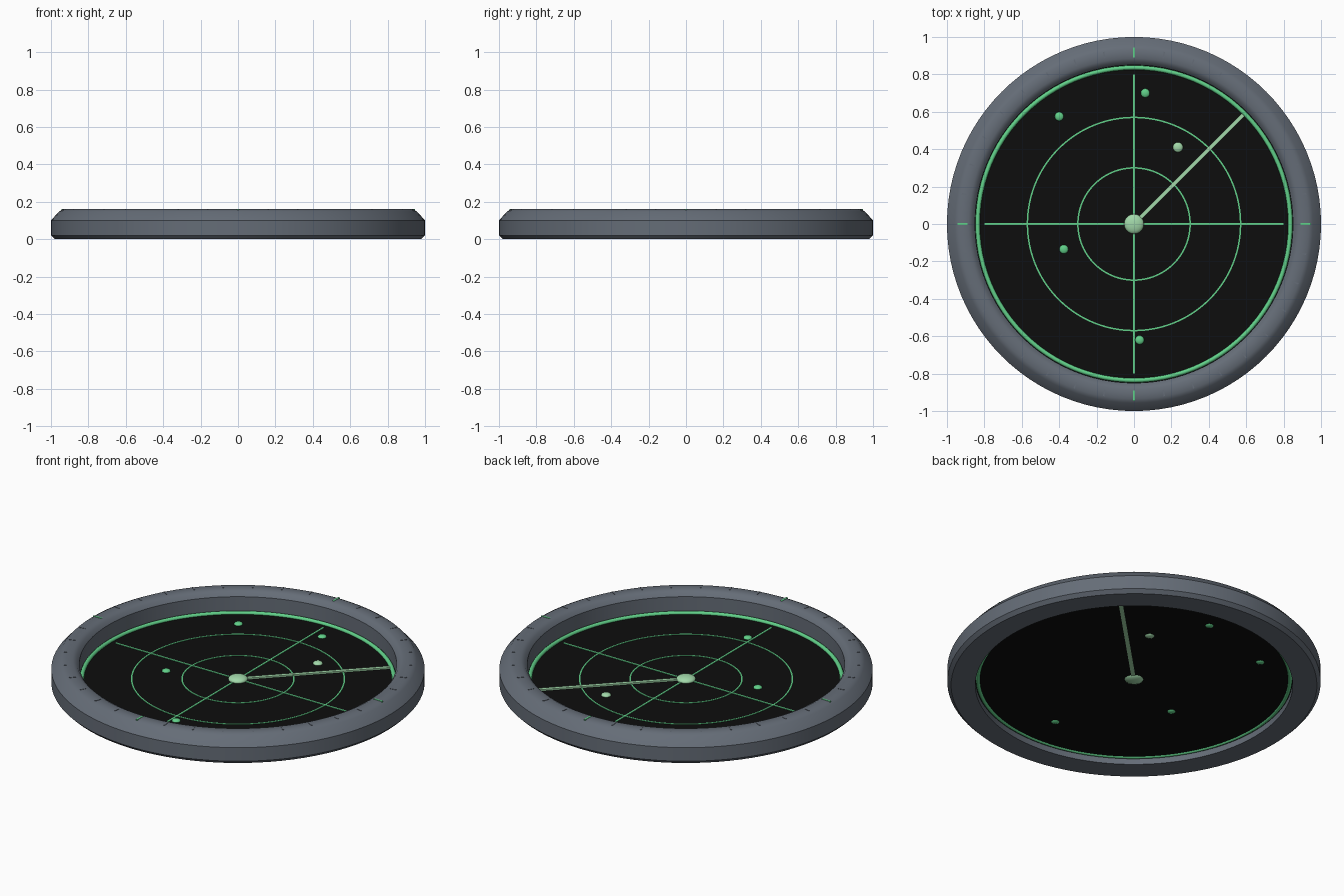
import bpy
import bmesh
import math
from mathutils import Matrix

if "Cube" in bpy.data.objects:
    bpy.data.objects.remove(bpy.data.objects["Cube"])


def material(name, rgb):
    m = bpy.data.materials.new(name)
    m.diffuse_color = (*rgb, 1.0)
    m.use_nodes = True
    m.node_tree.nodes["Principled BSDF"].inputs["Base Color"].default_value = m.diffuse_color
    return m


GREY = material("slate grey", (0.13, 0.152, 0.185))
BLACK = material("screen black", (0.004, 0.004, 0.004))
GREEN = material("signal green", (0.12, 0.63, 0.25))
PALE = material("pale green", (0.36, 0.69, 0.40))

SCREEN_Z = 0.037


def finish(name, bm, mat, smooth=None):
    bmesh.ops.recalc_face_normals(bm, faces=bm.faces)
    me = bpy.data.meshes.new(name)
    bm.to_mesh(me)
    bm.free()
    me.materials.append(mat)
    ob = bpy.data.objects.new(name, me)
    bpy.context.collection.objects.link(ob)
    if smooth:
        bpy.ops.object.select_all(action='DESELECT')
        ob.select_set(True)
        bpy.context.view_layer.objects.active = ob
        bpy.ops.object.shade_smooth_by_angle(angle=math.radians(smooth))
    return ob


def lathe(name, profile, mat, segments=96, smooth=30):
    """Revolve a closed (radius, height) profile around z."""
    bm = bmesh.new()
    rings = []
    for i in range(segments):
        a = 2 * math.pi * i / segments
        rings.append([bm.verts.new((r * math.cos(a), r * math.sin(a), z)) for r, z in profile])
    n = len(profile)
    for i in range(segments):
        p, q = rings[i], rings[(i + 1) % segments]
        for j in range(n):
            k = (j + 1) % n
            bm.faces.new((p[j], q[j], q[k], p[k]))
    return finish(name, bm, mat, smooth)


def add_bar(bm, r0, r1, width, z0, z1, angle):
    """Radial bar from radius r0 to r1, turned about z."""
    m = (Matrix.Rotation(angle, 4, 'Z')
         @ Matrix.Translation(((r0 + r1) / 2, 0, (z0 + z1) / 2))
         @ Matrix.Diagonal((r1 - r0, width, z1 - z0, 1)))
    bmesh.ops.create_cube(bm, size=1, matrix=m)


def bead(name, x, y, z, radius, height, mat):
    bm = bmesh.new()
    m = Matrix.Translation((x, y, z)) @ Matrix.Diagonal((radius, radius, height, 1))
    bmesh.ops.create_uvsphere(bm, u_segments=20, v_segments=12, radius=1, matrix=m)
    return finish(name, bm, mat, 40)


# Bezel: chamfered outer ring
lathe("bezel", [(0.85, 0.0), (0.98, 0.0), (1.0, 0.02), (1.0, 0.10), (0.957, 0.148),
                (0.935, 0.16), (0.885, 0.16), (0.865, 0.15), (0.85, 0.13)], GREY)

# Screen: thin black disc
bm = bmesh.new()
bmesh.ops.create_cone(bm, cap_ends=True, segments=96, radius1=0.85, radius2=0.85, depth=0.002,
                      matrix=Matrix.Translation((0, 0, SCREEN_Z - 0.001)))
finish("screen", bm, BLACK, 30)

# Glowing edge tube around the screen
tube = [(0.836 + 0.012 * math.cos(t * math.pi / 5), 0.04 + 0.012 * math.sin(t * math.pi / 5))
        for t in range(10)]
lathe("edge_tube", tube, GREEN, smooth=60)

# Range rings
for label, r in (("inner", 0.30), ("outer", 0.57)):
    lathe(label + "_range_ring", [(r - 0.004, SCREEN_Z), (r + 0.004, SCREEN_Z),
                                  (r + 0.004, SCREEN_Z + 0.003), (r - 0.004, SCREEN_Z + 0.003)], GREEN)

# Crosshair
bm = bmesh.new()
for a in (0, math.pi / 2):
    add_bar(bm, -0.8, 0.8, 0.01, SCREEN_Z, SCREEN_Z + 0.003, a)
finish("crosshair", bm, GREEN)

# Bezel tick marks: green on the four axes, grey in between
major, minor = bmesh.new(), bmesh.new()
for i in range(36):
    a = math.radians(i * 10)
    if i % 9 == 0:
        add_bar(major, 0.89, 0.945, 0.01, 0.155, 0.162, a)
    else:
        add_bar(minor, 0.90, 0.935, 0.007, 0.155, 0.162, a)
finish("axis_ticks", major, GREEN)
finish("minor_ticks", minor, GREY)

# Sweep arm and centre hub
bm = bmesh.new()
add_bar(bm, 0.0, 0.83, 0.022, 0.032, 0.046, math.radians(45))
finish("sweep_arm", bm, PALE)
bead("centre_hub", 0, 0, 0.041, 0.053, 0.021, PALE)

# Contact blips
for i, (x, y) in enumerate([(-0.40, 0.575), (0.06, 0.70), (-0.375, -0.135), (0.03, -0.62)]):
    bead("blip_%d" % (i + 1), x, y, 0.039, 0.024, 0.012, GREEN)
bead("bright_blip", 0.235, 0.41, 0.039, 0.027, 0.013, PALE)
